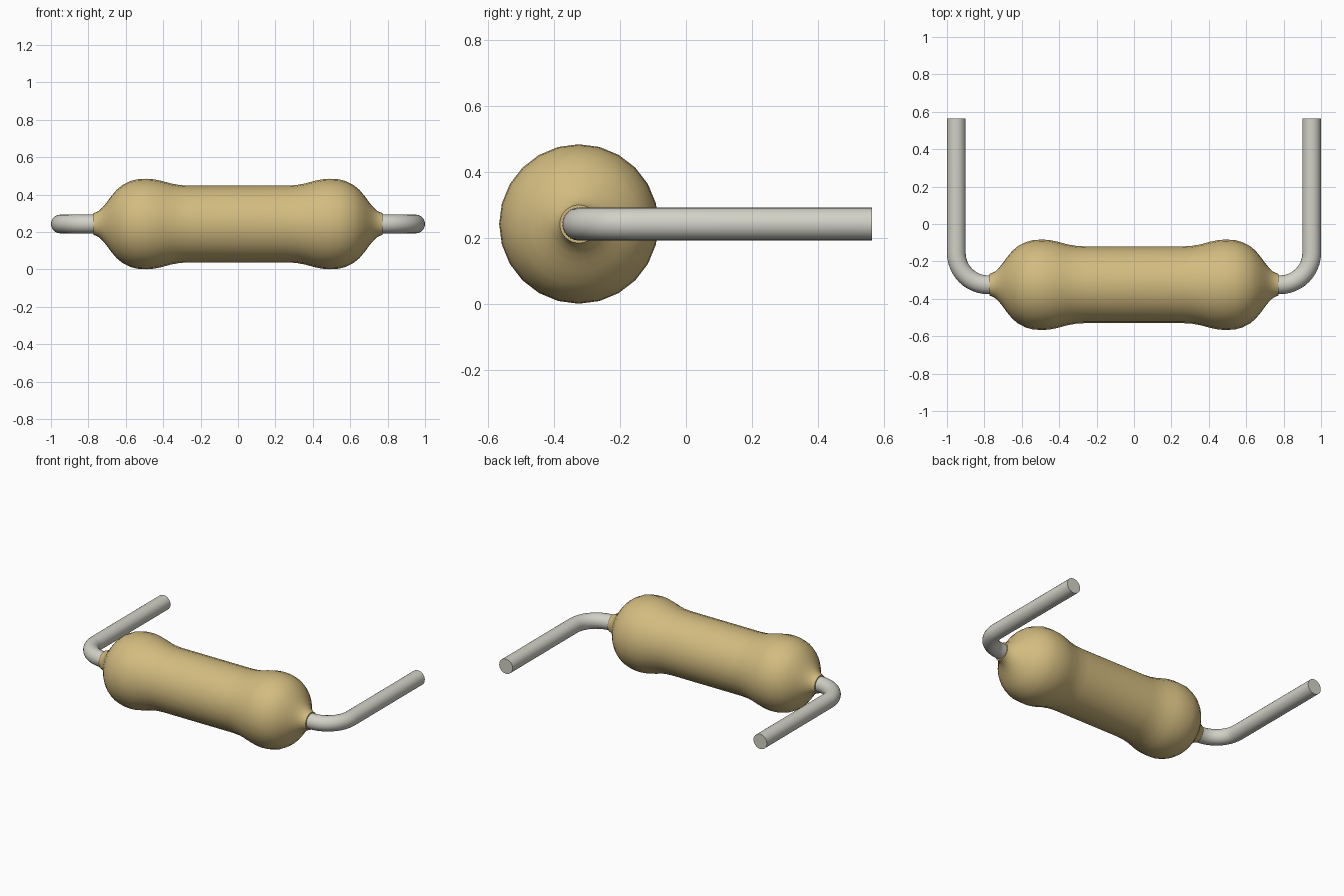
import bpy, bmesh, math
from mathutils import Vector

cube = bpy.data.objects.get("Cube")
if cube:
    bpy.data.objects.remove(cube, do_unlink=True)

AXIS_Y, AXIS_Z = -0.325, 0.243
WIRE_R, BEND_R, LEG_X, LEG_END = 0.05, 0.17, 0.95, 0.565


def material(name, rgb):
    m = bpy.data.materials.new(name)
    m.use_nodes = True
    m.diffuse_color = (*rgb, 1)
    bsdf = m.node_tree.nodes["Principled BSDF"]
    bsdf.inputs["Base Color"].default_value = (*rgb, 1)
    bsdf.inputs["Roughness"].default_value = 0.5
    return m


def sweep(name, path, radii, sides, mat):
    """Round tube along a path in the horizontal plane, capped at both ends."""
    bm = bmesh.new()
    pts = [Vector((x, y, AXIS_Z)) for x, y in path]
    rings = []
    for i, (p, r) in enumerate(zip(pts, radii)):
        steps = []
        if i > 0:
            steps.append((p - pts[i - 1]).normalized())
        if i < len(pts) - 1:
            steps.append((pts[i + 1] - p).normalized())
        tangent = sum(steps, Vector()).normalized()
        up = Vector((0, 0, 1))
        side = tangent.cross(up)
        angles = [math.tau * k / sides for k in range(sides)]
        rings.append([bm.verts.new(p + r * (up * math.cos(a) + side * math.sin(a)))
                      for a in angles])
    for a, b in zip(rings, rings[1:]):
        for k in range(sides):
            n = (k + 1) % sides
            bm.faces.new((a[k], a[n], b[n], b[k]))
    bm.faces.new(rings[0])
    bm.faces.new(rings[-1])
    bmesh.ops.recalc_face_normals(bm, faces=bm.faces)
    me = bpy.data.meshes.new(name)
    bm.to_mesh(me)
    bm.free()
    me.materials.append(mat)
    ob = bpy.data.objects.new(name, me)
    bpy.context.collection.objects.link(ob)
    bpy.ops.object.select_all(action="DESELECT")
    ob.select_set(True)
    bpy.context.view_layer.objects.active = ob
    bpy.ops.object.shade_smooth_by_angle(angle=math.radians(40))
    return ob


tan = material("tan coating", (0.65, 0.50, 0.215))
metal = material("tinned wire", (0.645, 0.638, 0.571))

# Coated body: slim barrel, bulging end caps, flared collars
half = [(0.26, 0.205), (0.31, 0.208), (0.36, 0.217), (0.41, 0.231), (0.45, 0.239),
        (0.49, 0.242), (0.54, 0.239), (0.58, 0.228), (0.62, 0.207), (0.65, 0.182),
        (0.68, 0.146), (0.70, 0.118), (0.72, 0.093), (0.74, 0.073),
        (0.76, 0.062), (0.773, 0.058)]
profile = [(-x, r) for x, r in reversed(half)] + half
sweep("resistor_body", [(x, AXIS_Y) for x, r in profile],
      [r for x, r in profile], 24, tan)

# Bent wire leads
for s, name in ((1, "left_lead"), (-1, "right_lead")):
    path = [(s * 0.74, AXIS_Y)]
    for k in range(13):
        a = math.pi / 2 * k / 12
        path.append((s * (LEG_X - BEND_R + BEND_R * math.sin(a)),
                     AXIS_Y + BEND_R * (1 - math.cos(a))))
    path.append((s * LEG_X, LEG_END))
    sweep(name, path, [WIRE_R] * len(path), 24, metal)
